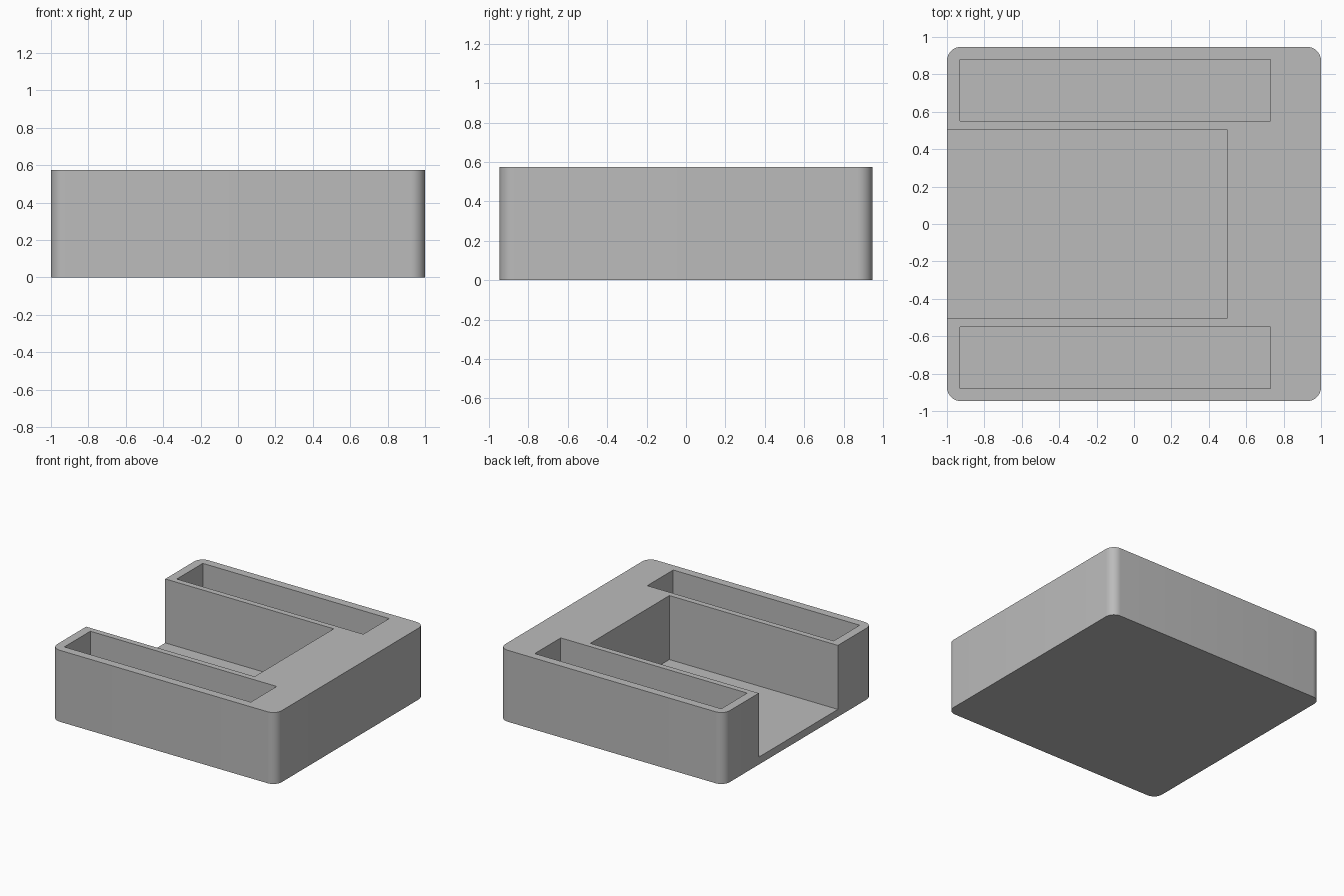
import bpy
import bmesh
import math

default = bpy.data.objects.get("Cube")
if default:
    bpy.data.objects.remove(default, do_unlink=True)

HALF_X, HALF_Y, HEIGHT = 1.0, 0.947, 0.575
FLOOR, RADIUS = 0.06, 0.075
ABOVE = HEIGHT + 0.2

grey = bpy.data.materials.new("plain_grey")
grey.use_nodes = True
colour = (0.5, 0.5, 0.5, 1)
grey.diffuse_color = colour
grey.node_tree.nodes["Principled BSDF"].inputs["Base Color"].default_value = colour


def prism(name, outline, z0, z1):
    """Extrude a flat outline from z0 up to z1."""
    bm = bmesh.new()
    base = bm.faces.new([bm.verts.new((x, y, z0)) for x, y in outline])
    top = bmesh.ops.extrude_face_region(bm, geom=[base])["geom"]
    verts = [v for v in top if isinstance(v, bmesh.types.BMVert)]
    bmesh.ops.translate(bm, verts=verts, vec=(0, 0, z1 - z0))
    bmesh.ops.recalc_face_normals(bm, faces=bm.faces)
    mesh = bpy.data.meshes.new(name)
    bm.to_mesh(mesh)
    bm.free()
    mesh.materials.append(grey)
    obj = bpy.data.objects.new(name, mesh)
    bpy.context.collection.objects.link(obj)
    return obj


def rectangle(x0, x1, y0, y1):
    return [(x0, y0), (x1, y0), (x1, y1), (x0, y1)]


def rounded_rectangle(hx, hy, r, steps=10):
    points = []
    for corner, (sx, sy) in enumerate([(1, 1), (-1, 1), (-1, -1), (1, -1)]):
        for i in range(steps + 1):
            a = math.pi / 2 * (corner + i / steps)
            points.append((sx * (hx - r) + r * math.cos(a),
                           sy * (hy - r) + r * math.sin(a)))
    return points


# Block with rounded upright corners
holder = prism("holder_block", rounded_rectangle(HALF_X, HALF_Y, RADIUS), 0, HEIGHT)

# Central tray, open to the side, and a narrow pocket in each arm
cutters = [prism("tray_cutter", rectangle(-HALF_X - 0.2, 0.5, -0.503, 0.503), FLOOR, ABOVE)]
for side, name in ((-1, "front"), (1, "back")):
    y0, y1 = sorted((side * 0.55, side * 0.88))
    cutters.append(prism(name + "_pocket_cutter", rectangle(-0.93, 0.73, y0, y1), FLOOR, ABOVE))

for cutter in cutters:
    cutter.hide_render = True
    cut = holder.modifiers.new(cutter.name, "BOOLEAN")
    cut.operation = "DIFFERENCE"
    cut.solver = "EXACT"
    cut.object = cutter

# Apply the cuts, then drop the cutters
bpy.context.view_layer.objects.active = holder
holder.select_set(True)
for cutter in cutters:
    bpy.ops.object.modifier_apply(modifier=cutter.name)
    bpy.data.objects.remove(cutter, do_unlink=True)

bpy.ops.object.shade_smooth_by_angle(angle=math.radians(30))
